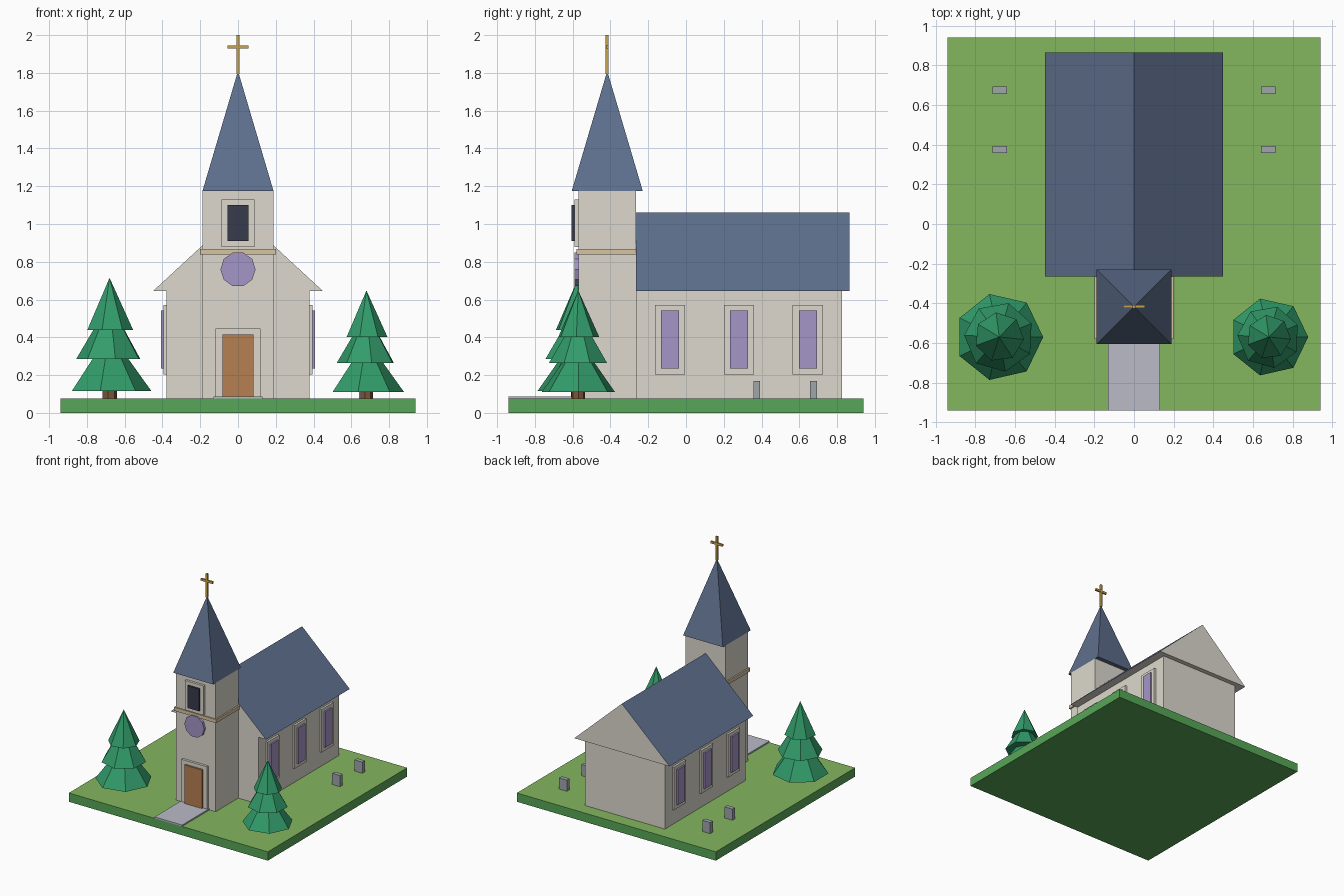
import bpy, bmesh
from math import sin, cos, tau

if "Cube" in bpy.data.objects:
    bpy.data.objects.remove(bpy.data.objects["Cube"])


def mat(name, hexcol):
    m = bpy.data.materials.new(name)
    lin = [(int(hexcol[i:i + 2], 16) / 255) ** 2.2 for i in (0, 2, 4)]
    m.diffuse_color = (*lin, 1)
    m.use_nodes = True
    m.node_tree.nodes["Principled BSDF"].inputs["Base Color"].default_value = m.diffuse_color
    return m


SOIL, GRASS = mat("soil_green", "58a558"), mat("grass", "82b45e")
WALL, SLATE = mat("plaster", "dcd8cc"), mat("slate", "5f6f8c")
GLASS, DARK = mat("violet_glass", "a394c6"), mat("dark_opening", "3a3d4c")
DOOR, TRIM = mat("door_wood", "b57f52"), mat("sandstone", "d8c3a0")
GOLD, PAVE = mat("gold", "c9a24d"), mat("paving", "b8bac6")
STONE, LEAF, BARK = mat("stone", "9ea4ab"), mat("needles", "359a6a"), mat("bark", "80573c")


def mesh(name, verts, faces, *mats):
    me = bpy.data.meshes.new(name)
    me.from_pydata(verts, [], faces)
    bm = bmesh.new()
    bm.from_mesh(me)
    bmesh.ops.recalc_face_normals(bm, faces=bm.faces)
    bm.to_mesh(me)
    bm.free()
    for m in mats:
        me.materials.append(m)
    ob = bpy.data.objects.new(name, me)
    bpy.context.collection.objects.link(ob)
    return ob


def box(name, xs, ys, zs, *mats):
    v = [(x, y, z) for x in xs for y in ys for z in zs]
    f = [(0, 1, 3, 2), (4, 6, 7, 5), (0, 4, 5, 1), (2, 3, 7, 6), (0, 2, 6, 4), (1, 5, 7, 3)]
    return mesh(name, v, f, *mats)


def ring(n, r, turn=0):
    return [(r * cos(tau * i / n + turn), r * sin(tau * i / n + turn)) for i in range(n)]


def prism(name, bottom, top, m):
    n = len(bottom)
    f = [(i, (i + 1) % n, n + (i + 1) % n, n + i) for i in range(n)]
    return mesh(name, bottom + top, f + [tuple(range(n)), tuple(range(n, 2 * n))], m)


def pyramid(name, base, apex, m):
    n = len(base)
    return mesh(name, base + [apex], [(i, (i + 1) % n, n) for i in range(n)] + [tuple(range(n))], m)


G = 0.075          # ground level
FRONT = -0.57      # tower front
BACK = -0.265      # tower back, nave front
TY = -0.417        # tower centre

# Ground slab with grass top, and path
slab = box("ground_slab", (-.94, .94), (-.94, .94), (0, G), SOIL, GRASS)
for p in slab.data.polygons:
    p.material_index = int(p.normal.z > .5)
box("path", (-.13, .13), (-.94, FRONT), (G, .087), PAVE)

# Nave and gabled roof (slate only on the slopes)
box("nave_walls", (-.378, .378), (BACK, .825), (G, .645), WALL)
roof = mesh("nave_roof",
            [(x, y, z) for y in (BACK, .865) for x, z in ((-.45, .645), (.45, .645), (0, 1.06))],
            [(0, 1, 2), (3, 4, 5), (0, 1, 4, 3), (1, 2, 5, 4), (2, 0, 3, 5)], WALL, SLATE)
for p in roof.data.polygons:
    p.material_index = int(p.normal.z > .3)

# Nave side windows
for side, s in (("left", -1), ("right", 1)):
    for i, y in enumerate((-.085, .28, .645)):
        box(f"{side}_window_frame_{i}", sorted((s * .37, s * .395)), (y - .08, y + .08), (.203, .57), WALL)
        box(f"{side}_window_glass_{i}", sorted((s * .38, s * .408)), (y - .048, y + .048), (.236, .541), GLASS)

# Tower, band and spire
box("tower", (-.188, .188), (FRONT, BACK), (G, 1.175), WALL)
box("tower_band", (-.2, .2), (FRONT - .01, BACK), (.838, .868), TRIM)
pyramid("spire", [(x, TY + y, 1.175) for x, y in ((-.188, -.188), (.188, -.188), (.188, .188), (-.188, .188))],
        (0, TY, 1.81), SLATE)

# Cross
box("cross_upright", (-.008, .008), (TY - .008, TY + .008), (1.795, 2), GOLD)
box("cross_arm", (-.055, .055), (TY - .0075, TY + .0075), (1.928, 1.946), GOLD)

# Door, belfry opening and round window on the tower front
box("door_frame", (-.12, .12), (-.59, FRONT + .01), (G, .448), WALL)
box("door", (-.083, .083), (-.605, FRONT), (.085, .416), DOOR)
box("belfry_frame", (-.088, .088), (-.59, FRONT + .01), (.878, 1.13), WALL)
box("belfry_opening", (-.055, .055), (-.605, FRONT), (.91, 1.1), DARK)
disc = ring(10, .093)
prism("round_window", [(x, -.59, .76 + z) for x, z in disc], [(x, FRONT + .01, .76 + z) for x, z in disc], GLASS)

# Gravestones
for side, x in (("left", -.677), ("right", .677)):
    for i, y in enumerate((.375, .675)):
        box(f"{side}_gravestone_{i}", (x - .037, x + .037), (y - .018, y + .018), (G, .17), STONE)

# Fir trees: trunk and three turned seven-sided tiers
for side, tx, s in (("left", -.68, 1), ("right", .68, .895)):
    def at(pts, z):
        return [(tx + s * x, -.57 + s * y, G + s * z) for x, y in pts]
    trunk = ring(7, .04)
    prism(f"{side}_tree_trunk", at(trunk, 0), at(trunk, .1), BARK)
    for i, (r, z, h) in enumerate(((.222, .04, .31), (.177, .21, .3), (.125, .365, .275))):
        pyramid(f"{side}_tree_tier_{i}", at(ring(7, r, .4 * i), z), at([(0, 0)], z + h)[0], LEAF)
